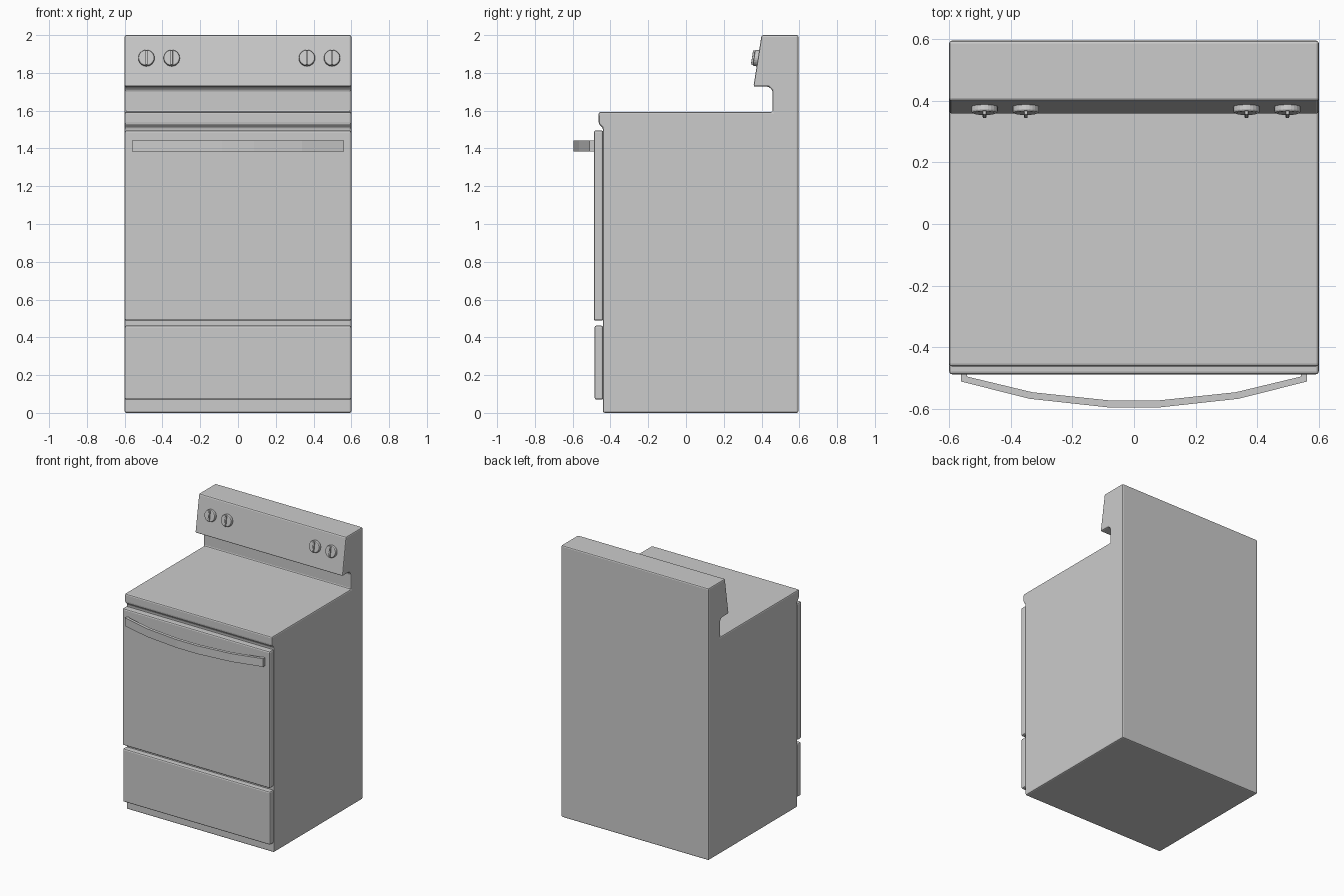
import bpy, bmesh, math
from mathutils import Matrix, Vector

if "Cube" in bpy.data.objects:
    bpy.data.objects.remove(bpy.data.objects["Cube"])


def make_object(name, bm, bevel=0.0, segments=2):
    bmesh.ops.recalc_face_normals(bm, faces=bm.faces[:])
    mesh = bpy.data.meshes.new(name)
    bm.to_mesh(mesh)
    bm.free()
    obj = bpy.data.objects.new(name, mesh)
    bpy.context.collection.objects.link(obj)
    if bevel:
        mod = obj.modifiers.new("edge_bevel", 'BEVEL')
        mod.width = bevel
        mod.segments = segments
        mod.limit_method = 'ANGLE'
        mod.angle_limit = math.radians(25)
    return obj


def extrude_outline(name, points, offset, bevel=0.0):
    """Fill a closed outline and extrude it along offset."""
    bm = bmesh.new()
    face = bm.faces.new([bm.verts.new(p) for p in points])
    result = bmesh.ops.extrude_face_region(bm, geom=[face], use_keep_orig=True)
    verts = [g for g in result["geom"] if isinstance(g, bmesh.types.BMVert)]
    bmesh.ops.translate(bm, verts=verts, vec=offset)
    return make_object(name, bm, bevel)


def box(name, low, high, bevel=0.0):
    (x0, y0, z0), (x1, y1, z1) = low, high
    base = [(x0, y0, z0), (x1, y0, z0), (x1, y1, z0), (x0, y1, z0)]
    return extrude_outline(name, base, (0, 0, z1 - z0), bevel)


W = 0.6

# Body with cooktop lip, neck and sloped control panel, from its side profile
profile = [(-0.44, 0), (0.595, 0), (0.595, 2.0), (0.40, 2.0), (0.357, 1.727),
           (0.438, 1.727), (0.458, 1.707), (0.458, 1.593), (-0.462, 1.593),
           (-0.462, 1.53), (-0.44, 1.508)]
extrude_outline("range_body", [(-W, y, z) for y, z in profile], (2 * W, 0, 0), 0.009)

# Oven door and storage drawer
box("oven_door", (-W, -0.488, 0.488), (W, -0.438, 1.495), 0.01)
box("storage_drawer", (-W, -0.484, 0.07), (W, -0.438, 0.462), 0.01)

# Bowed door handle with short end returns
outer = [(0.562, -0.48), (0.562, -0.511), (0.34, -0.567), (0.085, -0.595)]
inner = [(0.085, -0.572), (0.33, -0.546), (0.542, -0.495), (0.542, -0.48)]
half = outer + inner
handle = outer + [(-x, y) for x, y in reversed(outer)]
handle += [(-x, y) for x, y in reversed(inner)] + inner
extrude_outline("door_handle", [(x, y, 1.383) for x, y in handle], (0, 0, 0.06))

# Control knobs: bevelled disc and thin grip, tilted to the panel slope
slope = math.atan2(0.043, 0.273)
tilt = Matrix.Rotation(math.pi / 2 - slope, 4, 'X')
for i, x in enumerate((-0.485, -0.351, 0.365, 0.498)):
    place = Matrix.Translation(Vector((x, 0.381, 1.877))) @ tilt
    bm = bmesh.new()
    bmesh.ops.create_cone(bm, cap_ends=True, segments=24, radius1=0.043,
                          radius2=0.043, depth=0.028,
                          matrix=Matrix.Translation((0, 0, 0.008)))
    disc = make_object(f"knob_{i + 1}", bm, 0.007)
    disc.matrix_world = place
    grip = box(f"knob_grip_{i + 1}", (-0.006, -0.038, 0.015), (0.006, 0.038, 0.032), 0.003)
    grip.matrix_world = place
